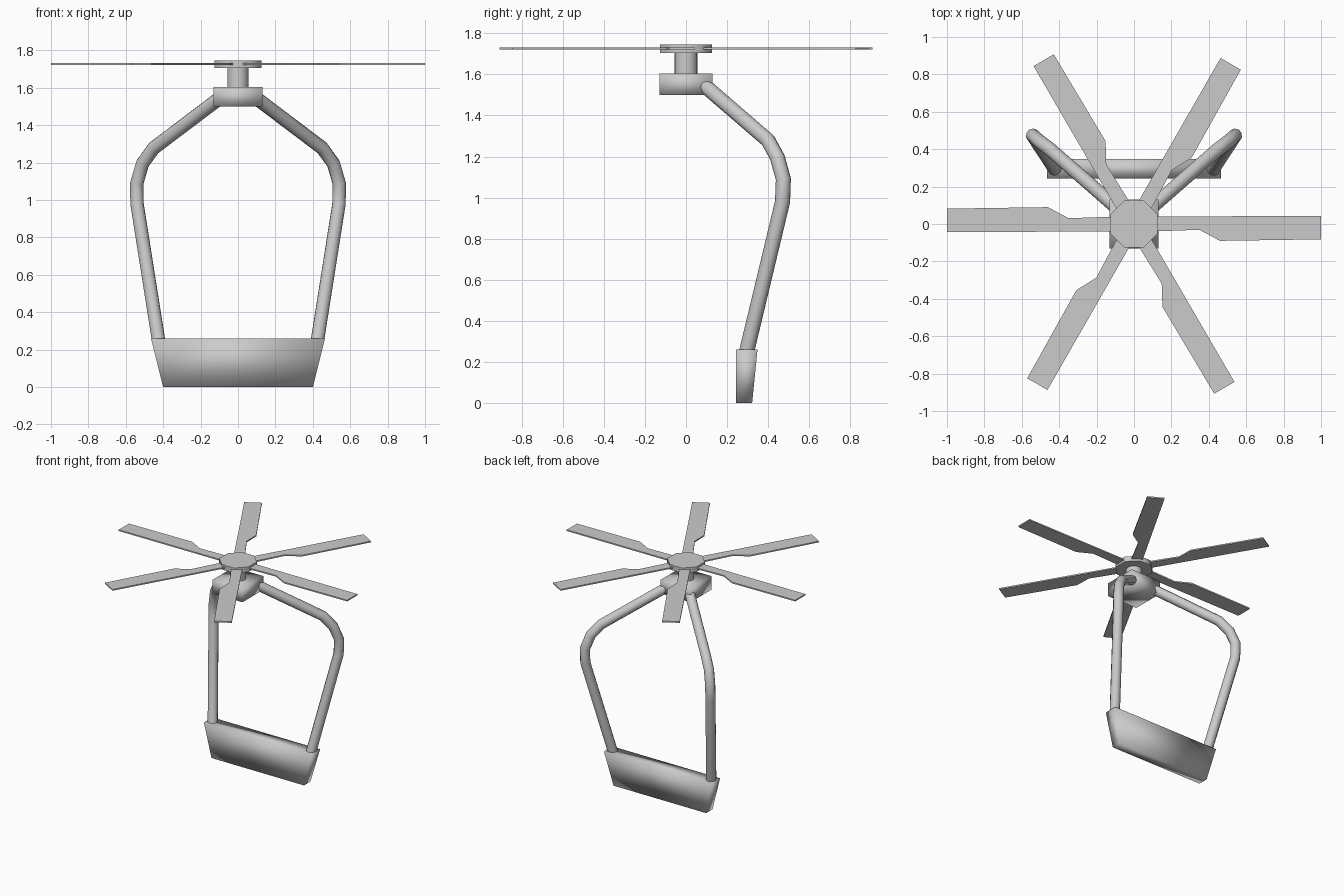
import bpy, math
from mathutils import Matrix, Vector

if "Cube" in bpy.data.objects:
    bpy.data.objects.remove(bpy.data.objects["Cube"])


def mesh_object(name, verts, faces):
    me = bpy.data.meshes.new(name)
    me.from_pydata(verts, [], faces)
    me.shade_smooth()
    ob = bpy.data.objects.new(name, me)
    bpy.context.collection.objects.link(ob)
    return ob


def loft(name, lower, upper):
    """Closed solid between two matching outlines (counter-clockwise from above)."""
    n = len(lower)
    faces = [tuple(reversed(range(n))), tuple(range(n, 2 * n))]
    faces += [(i, (i + 1) % n, n + (i + 1) % n, n + i) for i in range(n)]
    return mesh_object(name, lower + upper, faces)


def rect(x, y0, y1, z):
    return [(-x, y0, z), (x, y0, z), (x, y1, z), (-x, y1, z)]


def ring(n, r, z, turn=0.0):
    return [(r * math.cos(turn + math.tau * i / n),
             r * math.sin(turn + math.tau * i / n), z) for i in range(n)]


def smooth_edges(ob, angle):
    bpy.ops.object.select_all(action='DESELECT')
    ob.select_set(True)
    bpy.context.view_layer.objects.active = ob
    bpy.ops.object.shade_smooth_by_angle(angle=math.radians(angle))


# Tapered back pad and gearbox block
loft("back_pad", rect(0.4, 0.244, 0.322, 0), rect(0.465, 0.244, 0.348, 0.26))
loft("gearbox", rect(0.13, -0.13, 0.13, 1.5), rect(0.13, -0.13, 0.13, 1.605))

# Mast and octagonal rotor hub
smooth_edges(loft("mast", ring(16, 0.057, 1.59), ring(16, 0.057, 1.715)), 40)
smooth_edges(loft("rotor_hub", ring(8, 0.136, 1.705, math.pi / 8),
                  ring(8, 0.136, 1.745, math.pi / 8)), 50)

# Bent tube arms, one each side
PATH = [(0.09, 0.085, 1.55), (0.45, 0.40, 1.278), (0.51, 0.445, 1.195),
        (0.541, 0.474, 1.09), (0.540, 0.470, 0.98), (0.425, 0.295, 0.25)]
for side, label in ((-1, "left"), (1, "right")):
    cu = bpy.data.curves.new(label + "_arm", 'CURVE')
    cu.dimensions = '3D'
    cu.bevel_depth = 0.037
    cu.bevel_resolution = 3
    cu.use_fill_caps = True
    sp = cu.splines.new('POLY')
    sp.points.add(len(PATH) - 1)
    for p, (x, y, z) in zip(sp.points, PATH):
        p.co = (side * x, y, z, 1)
    arm = bpy.data.objects.new(label + "_arm", cu)
    bpy.context.collection.objects.link(arm)
    bpy.ops.object.select_all(action='DESELECT')
    arm.select_set(True)
    bpy.context.view_layer.objects.active = arm
    bpy.ops.object.convert(target='MESH')
    smooth_edges(bpy.context.object, 45)

# Six paddle-shaped rotor blades
OUTLINE = [(0.08, -0.04), (0.35, -0.031), (0.46, -0.09), (1.0, -0.082),
           (1.0, 0.043), (0.08, 0.04)]
for i in range(6):
    rot = Matrix.Rotation(math.radians(60 * i), 3, 'Z')
    low, high = ([tuple(rot @ Vector((x, y, z))) for x, y in OUTLINE]
                 for z in (1.721, 1.731))
    smooth_edges(loft(f"rotor_blade_{i + 1}", low, high), 40)
